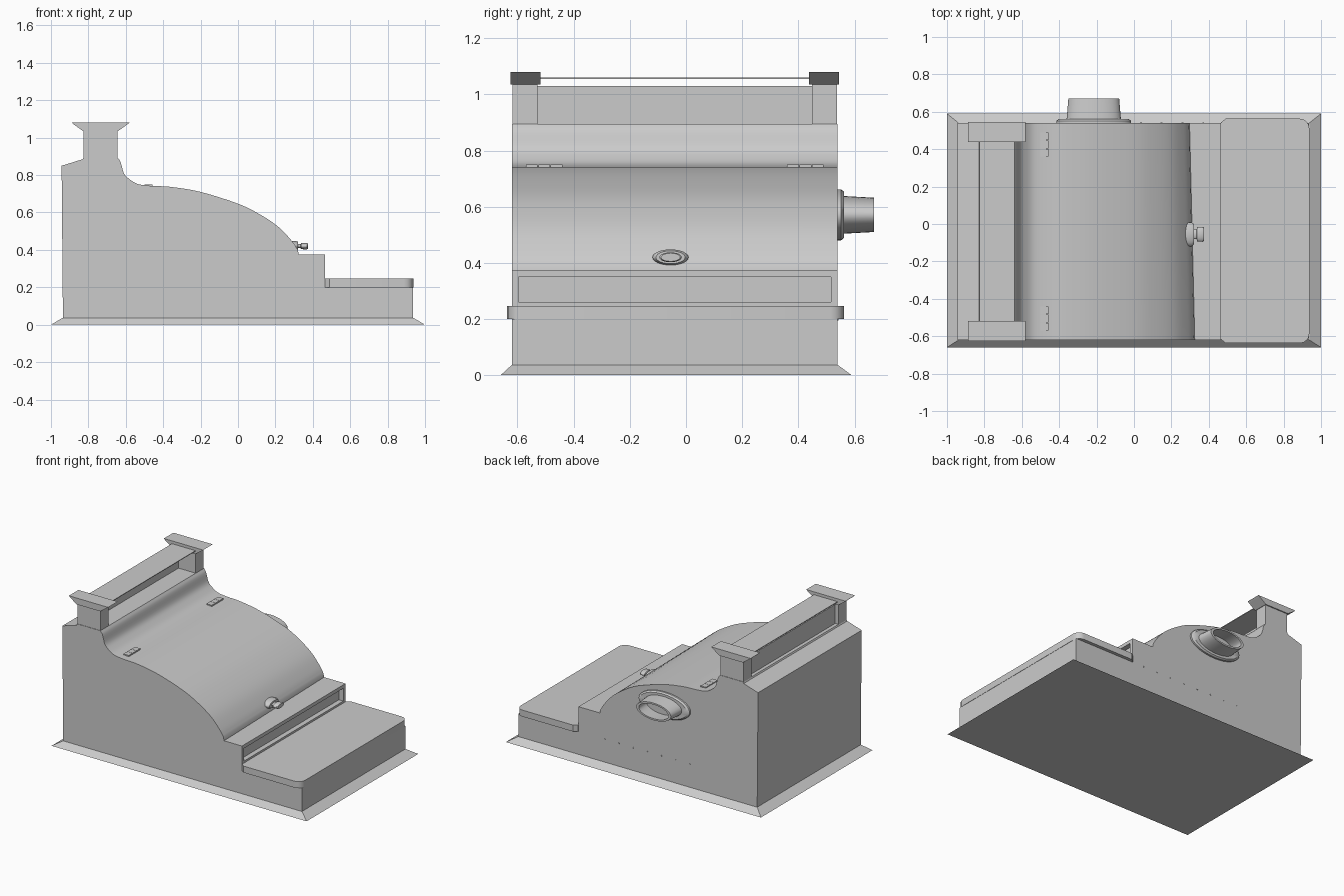
import bpy, bmesh, math
from mathutils import Vector

if "Cube" in bpy.data.objects:
    bpy.data.objects.remove(bpy.data.objects["Cube"])

Y0, Y1 = -0.62, 0.54          # body side planes
YM = (Y0 + Y1) / 2


def finish(name, bm, smooth=None):
    bmesh.ops.recalc_face_normals(bm, faces=bm.faces[:])
    me = bpy.data.meshes.new(name)
    bm.to_mesh(me)
    bm.free()
    ob = bpy.data.objects.new(name, me)
    bpy.context.collection.objects.link(ob)
    if smooth:
        bpy.ops.object.select_all(action='DESELECT')
        ob.select_set(True)
        bpy.context.view_layer.objects.active = ob
        bpy.ops.object.shade_smooth_by_angle(angle=math.radians(smooth))
    return ob


def loft(bm, rings, caps=True, closed=False):
    """Join rings of points with quads."""
    vs = [[bm.verts.new(p) for p in r] for r in rings]
    n = len(vs[0])
    pairs = list(zip(vs, vs[1:])) + ([(vs[-1], vs[0])] if closed else [])
    for a, b in pairs:
        for i in range(n):
            j = (i + 1) % n
            bm.faces.new((a[i], a[j], b[j], b[i]))
    if caps and not closed:
        bm.faces.new(vs[0])
        bm.faces.new(vs[-1])


def rect(x0, x1, y0, y1, z):
    return [(x0, y0, z), (x1, y0, z), (x1, y1, z), (x0, y1, z)]


def box(name, x0, x1, y0, y1, z0, z1):
    bm = bmesh.new()
    loft(bm, [rect(x0, x1, y0, y1, z0), rect(x0, x1, y0, y1, z1)])
    return finish(name, bm)


def spline(pts, steps=4):
    """Catmull-Rom curve through 2D points."""
    p = [Vector(q) for q in pts]
    p = [2 * p[0] - p[1]] + p + [2 * p[-1] - p[-2]]
    out = []
    for a, b, c, d in zip(p, p[1:], p[2:], p[3:]):
        for k in range(steps):
            t = k / steps
            out.append(0.5 * (2*b + (c - a)*t + (2*a - 5*b + 4*c - d)*t*t
                              + (3*b - a - 3*c + d)*t**3))
    return out + [p[-2]]


# flared base skirt
bm = bmesh.new()
loft(bm, [rect(-1, 1, -0.66, 0.59, 0), rect(-0.938, 0.937, Y0, Y1, 0.037)])
finish("base_skirt", bm)

# main housing: side profile with curved lid, slightly skewed at the lid's front
lid = spline([(-0.645, 0.895), (-0.628, 0.87), (-0.61, 0.81), (-0.58, 0.778),
              (-0.535, 0.752), (-0.46, 0.742), (-0.36, 0.737), (-0.2, 0.71), (0, 0.647),
              (0.12, 0.588), (0.22, 0.52), (0.29, 0.445), (0.32, 0.40)])
prof = ([(-0.936, 0.03), (-0.943, 0.85), (-0.83, 0.885), (-0.825, 0.895)]
        + [tuple(q) for q in lid]
        + [(0.325, 0.375), (0.465, 0.375), (0.465, 0.2), (0.935, 0.2), (0.935, 0.03)])
bm = bmesh.new()
skew = lambda x, z: x - 0.028 * max(0, x) / 0.325 if z > 0.37 and x < 0.4 else x
loft(bm, [[(x, Y0, z) for x, z in prof], [(skew(x, z), Y1, z) for x, z in prof]])
bm.normal_update()
front = next(f for f in bm.faces if len(f.verts) == 4
             and all(abs(v.co.x - 0.465) < 1e-4 for v in f.verts))
# recessed slot in the front step
bmesh.ops.inset_individual(bm, faces=[front], thickness=0.034)
for v in front.verts:
    v.co.z = 0.35 if v.co.z > 0.29 else 0.26
slot = bmesh.ops.extrude_discrete_faces(bm, faces=[front])["faces"][0]
for v in slot.verts:
    v.co.x -= 0.035
finish("housing", bm, 30)

# ledge plate with rounded front corners
bm = bmesh.new()
xa, xb, ya, yb, r = 0.465, 0.937, -0.637, 0.563, 0.05
outline = [(xa, yb - 0.02), (xa, ya + 0.02), (xa + 0.025, ya)]
outline += [(xb - r + r * math.sin(t), ya + r - r * math.cos(t))
            for t in [i * math.pi / 8 for i in range(5)]]
outline += [(xb - r + r * math.cos(t), yb - r + r * math.sin(t))
            for t in [i * math.pi / 8 for i in range(5)]]
outline += [(xa + 0.025, yb)]
loft(bm, [[(x, y, z) for x, y in outline] for z in (0.2, 0.246)])
finish("ledge_plate", bm, 30)

# end posts with flared caps
cap = [(-0.828, 1.035), (-0.642, 1.035), (-0.59, 1.072), (-0.58, 1.08),
       (-0.888, 1.08), (-0.88, 1.072)]
for side, tag in ((-1, "left"), (1, "right")):
    y = sorted((YM + side * 0.577, YM + side * 0.488))
    box(f"post_{tag}", -0.826, -0.645, y[0], y[1], 0.86, 1.037)
    y = sorted((YM + side * 0.585, YM + side * 0.478))
    bm = bmesh.new()
    loft(bm, [[(x, yy, z) for x, z in cap] for yy in y])
    finish(f"post_cap_{tag}", bm)
    # hinge: three knuckles on the lid
    yc = YM + side * 0.465
    for k in (-1, 0, 1):
        w = 0.021
        box(f"hinge_{tag}_{k + 2}", -0.5, -0.458, yc + k * 0.044 - w,
            yc + k * 0.044 + w, 0.735, 0.751)

# sign panel and thin top plate between the posts
box("back_panel", -0.80, -0.78, -0.53, 0.45, 0.87, 1.03)
box("top_plate", -0.825, -0.64, -0.53, 0.45, 1.055, 1.06)


def oval(cx, cz, y, a, b, n=32):
    return [(cx + a * math.cos(2*math.pi*i/n), y, cz + b * math.sin(2*math.pi*i/n))
            for i in range(n)]


# oval side spout with flange, hollow inside
bm = bmesh.new()
steps = [(0.53, 0.20, 0.091), (0.552, 0.20, 0.091), (0.562, 0.185, 0.083),
         (0.562, 0.145, 0.067), (0.67, 0.136, 0.061),
         (0.67, 0.116, 0.050), (0.575, 0.122, 0.054)]
loft(bm, [oval(-0.215, 0.571, y, a, b) for y, a, b in steps])
finish("side_spout", bm, 35)

# oval knob on the lid front
bm = bmesh.new()
steps = [(0.265, 0.064, 0.028), (0.308, 0.064, 0.028), (0.322, 0.052, 0.023),
         (0.322, 0.026, 0.011), (0.335, 0.026, 0.011), (0.338, 0.038, 0.016),
         (0.368, 0.040, 0.0175), (0.374, 0.034, 0.0145)]
loft(bm, [[(x, -0.055 + a * math.cos(t), 0.42 + b * math.sin(t))
           for t in [2 * math.pi * i / 24 for i in range(24)]] for x, a, b in steps])
finish("lid_knob", bm, 35)

# row of small rivets on the spout side
for i in range(8):
    bm = bmesh.new()
    cx = 0.37 - 0.111 * i
    loft(bm, [oval(cx, 0.2, y, 0.005, 0.005, 8) for y in (0.535, 0.543)])
    finish(f"rivet_{i + 1}", bm)
